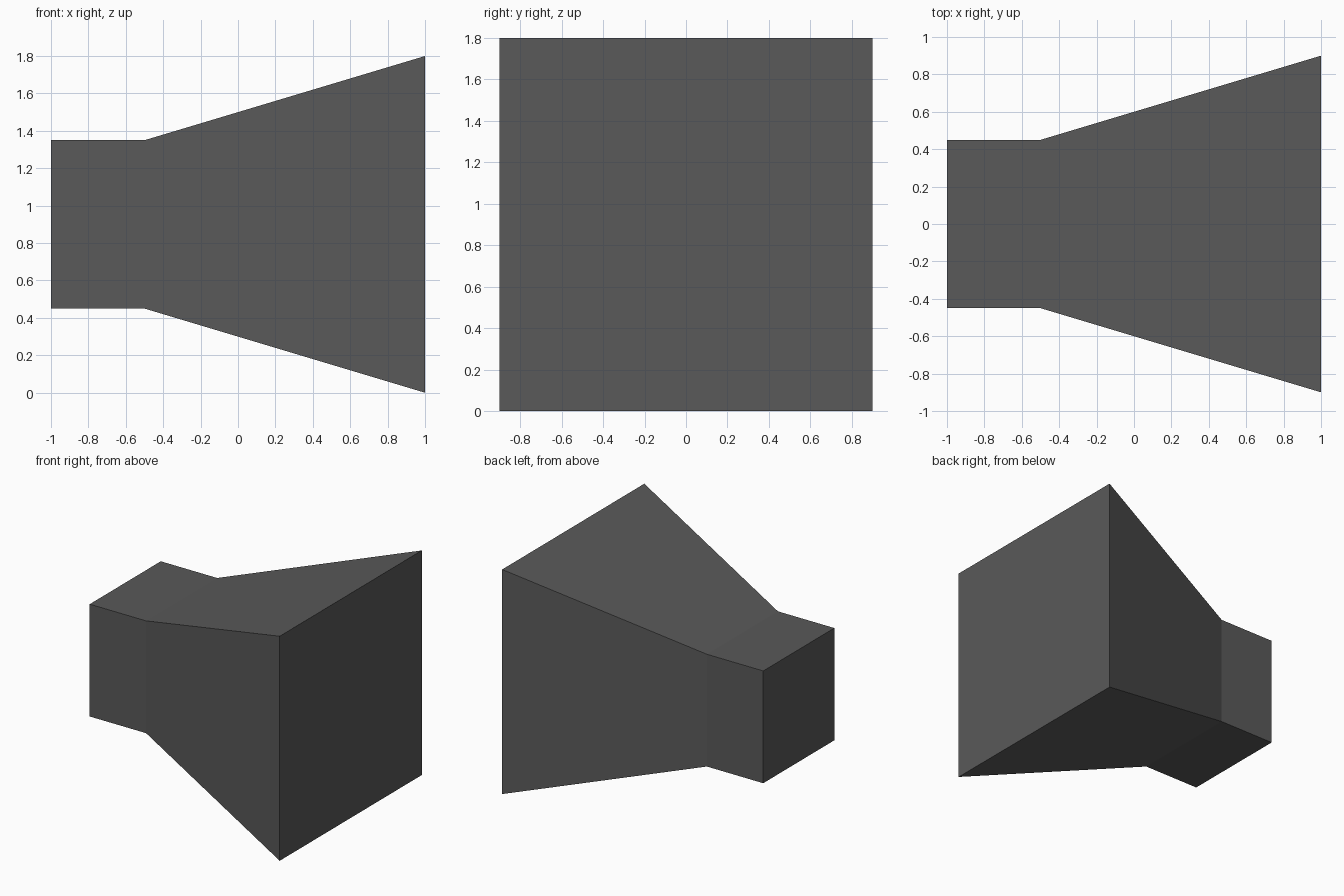
import bpy, bmesh

if "Cube" in bpy.data.objects:
    bpy.data.objects.remove(bpy.data.objects["Cube"])

# One dark grey colour
grey = bpy.data.materials.new("dark grey")
grey.diffuse_color = (0.1, 0.1, 0.1, 1)
grey.use_nodes = True
grey.node_tree.nodes["Principled BSDF"].inputs["Base Color"].default_value = grey.diffuse_color

# Square sections along x: position, half width
SECTIONS = [(-1.0, 0.45), (-0.5, 0.45), (1.0, 0.9)]
CENTRE_Z = 0.9

bm = bmesh.new()


def square_ring(x, h):
    corners = [(-h, -h), (h, -h), (h, h), (-h, h)]
    return [bm.verts.new((x, y, CENTRE_Z + z)) for y, z in corners]


# Square neck and flared horn, lofted through the sections
rings = [square_ring(x, h) for x, h in SECTIONS]
for a, b in zip(rings, rings[1:]):
    for i in range(4):
        j = (i + 1) % 4
        bm.faces.new((a[i], a[j], b[j], b[i]))

# End caps
bm.faces.new(rings[0])
bm.faces.new(rings[-1])
bmesh.ops.recalc_face_normals(bm, faces=bm.faces)

mesh = bpy.data.meshes.new("flared_horn")
bm.to_mesh(mesh)
bm.free()
mesh.materials.append(grey)
bpy.context.collection.objects.link(bpy.data.objects.new("flared_horn", mesh))
